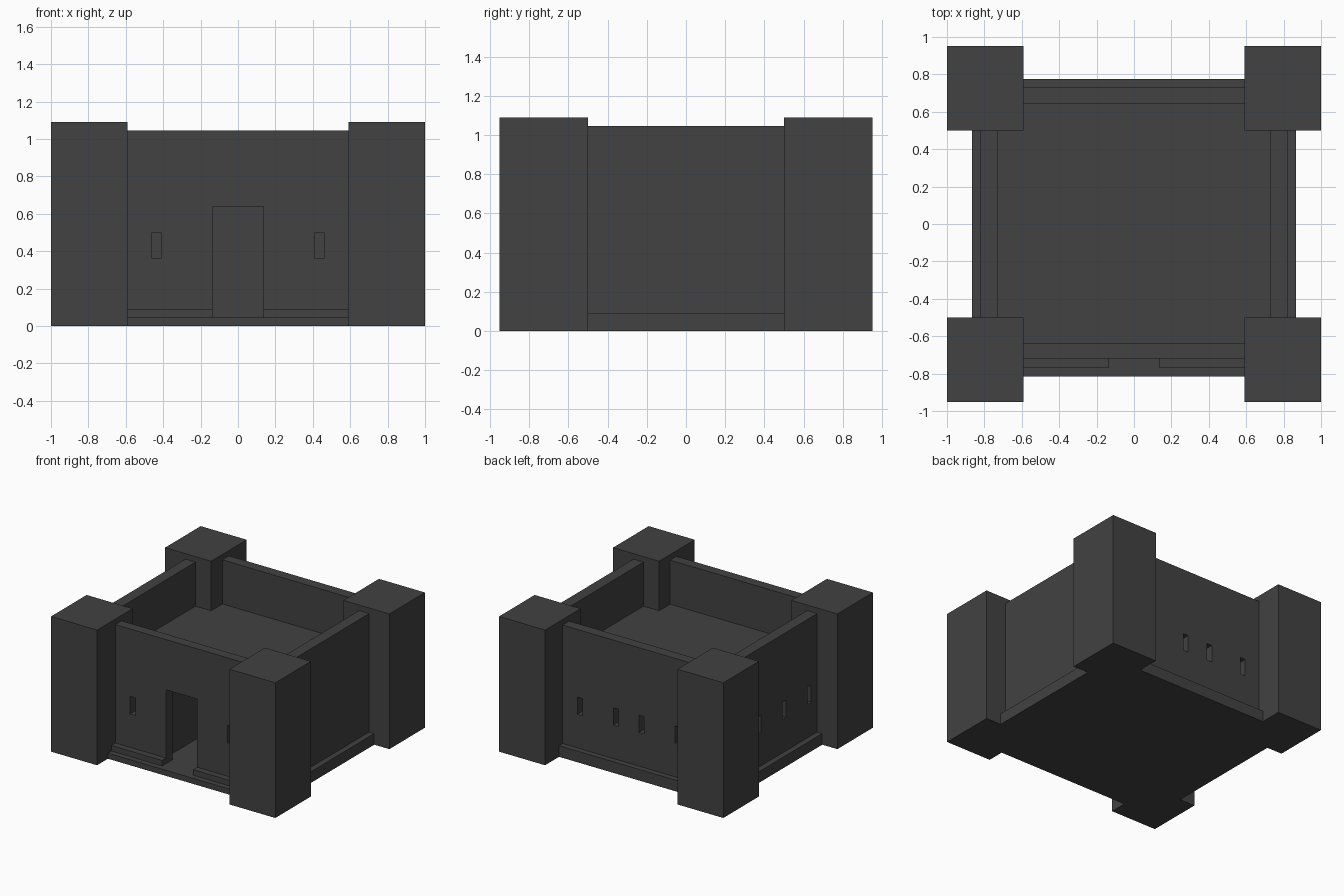
import bpy

cube = bpy.data.objects.get("Cube")
if cube:
    bpy.data.objects.remove(cube, do_unlink=True)

# Single dark stone colour
stone = bpy.data.materials.new("dark_stone")
stone.use_nodes = True
colour = (0.054, 0.054, 0.054, 1.0)
stone.diffuse_color = colour
bsdf = next(n for n in stone.node_tree.nodes if n.type == 'BSDF_PRINCIPLED')
bsdf.inputs["Base Color"].default_value = colour
bsdf.inputs["Roughness"].default_value = 0.9


def box(name, x, y, z):
    """Flat-shaded box from its (min, max) extents on each axis."""
    verts = [(a, b, c) for a in x for b in y for c in z]
    faces = [(0, 1, 3, 2), (4, 6, 7, 5), (0, 4, 5, 1),
             (2, 3, 7, 6), (0, 2, 6, 4), (1, 5, 7, 3)]
    mesh = bpy.data.meshes.new(name)
    mesh.from_pydata(verts, [], faces)
    mesh.materials.append(stone)
    obj = bpy.data.objects.new(name, mesh)
    bpy.context.collection.objects.link(obj)
    return obj


def cut(wall, x, y, z):
    """Cut a box-shaped opening through a wall."""
    cutter = box("cutter", x, y, z)
    cutter.hide_render = True
    mod = wall.modifiers.new("opening", 'BOOLEAN')
    mod.operation = 'DIFFERENCE'
    mod.solver = 'EXACT'
    mod.object = cutter
    bpy.context.view_layer.objects.active = wall
    bpy.ops.object.modifier_apply(modifier=mod.name)
    bpy.data.objects.remove(cutter, do_unlink=True)


FLOOR, PLINTH, ROOF, WALL, TOWER = 0.045, 0.09, 0.69, 1.045, 1.09
DOOR = 0.1375          # half width of the doorway
SLIT = 0.0235          # half width of an arrow slit
SLIT_Z = (0.36, 0.50)

# Corner towers
for sx, side in ((-1, "right"), (1, "left")):
    for sy, end in ((-1, "front"), (1, "back")):
        box(f"{end}_{side}_tower", sorted((sx * 0.59, sx)),
            sorted((sy * 0.50, sy * 0.953)), (0, TOWER))

# Foundation slab, forming the front step
box("foundation", (-0.865, 0.865), (-0.815, 0.775), (0, FLOOR))

# Plinth ledges round the walls, with a gap at the doorway
box("back_plinth", (-0.62, 0.62), (0.70, 0.775), (FLOOR, PLINTH))
for sx, side in ((-1, "right"), (1, "left")):
    box(f"{side}_plinth", sorted((sx * 0.79, sx * 0.865)),
        (-0.53, 0.53), (FLOOR, PLINTH))
    box(f"front_{side}_plinth", sorted((sx * DOOR, sx * 0.62)),
        (-0.77, -0.70), (FLOOR, PLINTH))

# Walls
front = box("front_wall", (-0.62, 0.62), (-0.72, -0.64), (FLOOR, WALL))
back = box("back_wall", (-0.62, 0.62), (0.645, 0.73), (FLOOR, WALL))
right = box("right_wall", (-0.82, -0.73), (-0.53, 0.53), (FLOOR, WALL))
box("left_wall", (0.73, 0.82), (-0.53, 0.53), (FLOOR, WALL))

# Doorway and arrow slits
cut(front, (-DOOR, DOOR), (-0.9, -0.5), (0, 0.64))
for x in (-0.435, 0.435):
    cut(front, (x - SLIT, x + SLIT), (-0.9, -0.5), SLIT_Z)
for x in (-0.435, -0.114, 0.114, 0.435):
    cut(back, (x - SLIT, x + SLIT), (0.5, 0.9), SLIT_Z)
for y in (-0.40, -0.08, 0.24):
    cut(right, (-0.9, -0.65), (y - SLIT, y + SLIT), SLIT_Z)

# Sunken roof deck behind the parapets
box("roof_deck", (-0.74, 0.74), (-0.65, 0.655), (0.645, ROOF))

# Inner walls: entrance hall and cross wall
for sx, side in ((-1, "right"), (1, "left")):
    box(f"{side}_hall_wall", sorted((sx * 0.20, sx * 0.28)),
        (-0.645, 0.20), (FLOOR, 0.65))
box("cross_wall", (-0.735, 0.735), (0.20, 0.28), (FLOOR, 0.65))
